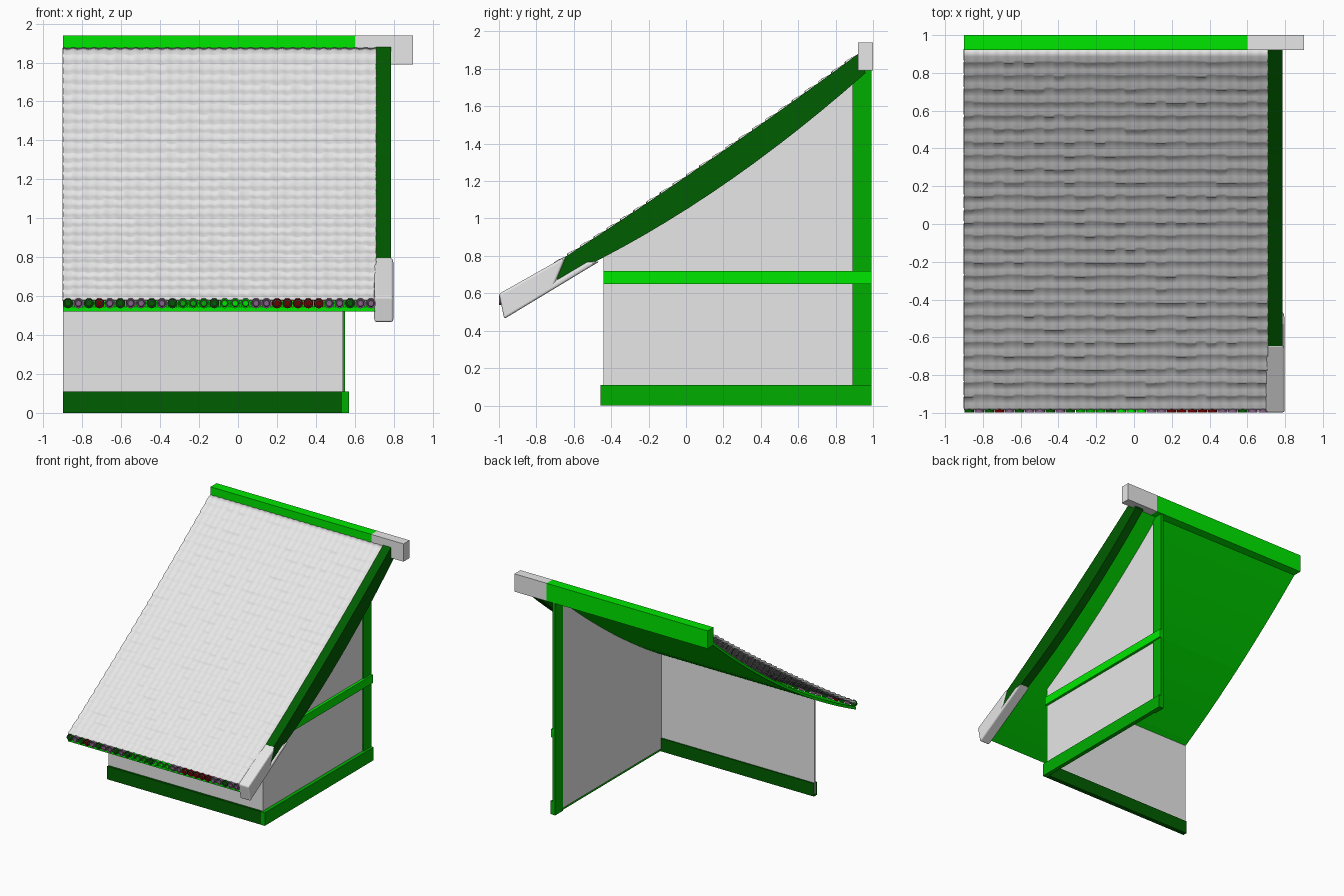
import bpy, bmesh, math, random
from mathutils import Matrix

random.seed(4)
if "Cube" in bpy.data.objects:
    bpy.data.objects.remove(bpy.data.objects["Cube"], do_unlink=True)


def material(name, r, g, b):
    m = bpy.data.materials.new(name)
    m.use_nodes = True
    m.diffuse_color = (r, g, b, 1)
    m.node_tree.nodes["Principled BSDF"].inputs["Base Color"].default_value = (r, g, b, 1)
    return m


WHITE = material("tile white", 0.8, 0.8, 0.8)
PALE = material("ridge end white", 0.9, 0.9, 0.9)
WALL = material("plaster grey", 0.8, 0.8, 0.8)
BRIGHT = material("bright green", 0, 0.8, 0)
MID = material("middle green", 0, 0.42, 0)
DARK = material("dark green", 0, 0.11, 0)
RED = material("dark red", 0.16, 0, 0)
PURPLE = material("dull purple", 0.25, 0.12, 0.25)
SHADE = material("rim grey", 0.09, 0.11, 0.09)


def finish(name, bm, *mats):
    mesh = bpy.data.meshes.new(name)
    bm.to_mesh(mesh)
    bm.free()
    for m in mats:
        mesh.materials.append(m)
    ob = bpy.data.objects.new(name, mesh)
    bpy.context.collection.objects.link(ob)
    return ob


def prism(name, profile, x0, x1, mat, bevel=0):
    """Extrude a (y, z) outline from x0 to x1."""
    bm = bmesh.new()
    face = bm.faces.new([bm.verts.new((x0, y, z)) for y, z in profile])
    out = bmesh.ops.extrude_face_region(bm, geom=[face])
    verts = [v for v in out["geom"] if isinstance(v, bmesh.types.BMVert)]
    bmesh.ops.translate(bm, verts=verts, vec=(x1 - x0, 0, 0))
    bmesh.ops.recalc_face_normals(bm, faces=bm.faces[:])
    ob = finish(name, bm, mat)
    if bevel:
        mod = ob.modifiers.new("round", "BEVEL")
        mod.width, mod.segments = bevel, 3
    return ob


def box(name, x, y, z, mat):
    return prism(name, [(y[0], z[0]), (y[1], z[0]), (y[1], z[1]), (y[0], z[1])], x[0], x[1], mat)


def steps(a, b, n):
    return [a + (b - a) * i / n for i in range(n + 1)]


# Curves of the roof in side view
def tile_z(y):
    return 0.582 + 0.683 * (y + 0.98) + 0.03 * (y + 0.98) * (y - 0.92)


def sheet_z(y):
    return 0.545 + 0.666 * (y + 0.98) + 0.1 * (y + 0.98) * (y - 0.92)


def rake_z(y):
    return 1.047 + 0.636 * y + 0.13 * y * y


LEFT, RIGHT, EAVE, TOP = -0.9, 0.71, -0.985, 0.922

# Ridge beam with pale end
box("ridge_beam", (LEFT, 0.6), (0.92, 1.0), (1.79, 1.94), BRIGHT)
box("ridge_end", (0.6, 0.9), (0.92, 1.0), (1.79, 1.94), PALE)

# Roof lining
ys = steps(-0.98, 0.93, 16)
prism("roof_lining", [(y, sheet_z(y)) for y in ys]
      + [(y, sheet_z(y) - 0.025) for y in reversed(ys)], LEFT, RIGHT, BRIGHT)

# Overlapping tile courses
COURSES, COLUMNS, SUB = 27, 30, 6
bm = bmesh.new()
rows = []
for c in range(COURSES):
    jitter = [random.uniform(-0.006, 0.006) for _ in range(COLUMNS + 1)]
    for t, lift in ((0.02, 0), (0.15, 0), (0.5, -0.004), (0.93, -0.01)):
        row = []
        for j in range(COLUMNS * SUB + 1):
            u = j / SUB
            y = EAVE + (TOP - EAVE) * (c + t) / COURSES
            if c and t < 0.2:
                y += jitter[int(u)]
            wave = 0.002 * (math.cos(u * math.tau) - 1)
            row.append(bm.verts.new((LEFT + (RIGHT - LEFT) * u / COLUMNS, y,
                                     tile_z(y) + 0.01 + lift + wave)))
        rows.append(row)
for a, b in zip(rows, rows[1:]):
    for j in range(len(a) - 1):
        bm.faces.new((a[j], a[j + 1], b[j + 1], b[j])).smooth = True
tiles = finish("roof_tiles", bm, WHITE)
solid = tiles.modifiers.new("thickness", "SOLIDIFY")
solid.thickness, solid.offset = 0.018, -1

# Round tile ends along the eave, coloured in groups with a dark ring in each
spacing = (RIGHT - LEFT) / COLUMNS
bm = bmesh.new()
groups = "dpdrpdppdpdmmmdbbbpprrrrrppdpp"
palette = "sprbmd"
for i, key in enumerate(groups):
    before = set(bm.faces)
    place = (Matrix.Translation((LEFT + spacing * (i + 0.5), -0.989, 0.563))
             @ Matrix.Rotation(math.pi / 2, 4, "X"))
    bmesh.ops.create_cone(bm, cap_ends=True, segments=14, radius1=0.026,
                          radius2=0.026, depth=0.02, matrix=place)
    bm.normal_update()
    new = [f for f in bm.faces if f not in before]
    for f in new:
        f.material_index = palette.index(key)
    front = min(new, key=lambda f: f.calc_center_median().y)
    bmesh.ops.inset_individual(bm, faces=[front], thickness=0.007, depth=-0.004)
    front.material_index = palette.index("s")
    bmesh.ops.inset_individual(bm, faces=[front], thickness=0.005, depth=0.004)
    front.material_index = palette.index(key)
finish("eave_tile_ends", bm, SHADE, PURPLE, RED, BRIGHT, MID, DARK)

# Rake board and its pale carved foot
ys = steps(-0.695, 0.96, 14)
upper = [(y, tile_z(y)) for y in reversed(steps(-0.645, 0.935, 14))]
prism("rake_board", [(y, rake_z(y)) for y in ys] + upper, 0.71, 0.785, DARK)
prism("rake_foot", [(-1.0, 0.597), (-0.972, 0.463), (-0.46, 0.772), (-0.53, 0.766),
                    (-0.695, 0.668), (-0.64, 0.8)], 0.7, 0.798, WHITE, 0.012)

# Walls
prism("side_wall", [(-0.44, 0.02), (0.9, 0.02)]
      + [(y, sheet_z(y) - 0.02) for y in reversed(steps(-0.44, 0.9, 10))], 0.528, 0.54, WALL)
box("front_wall", (LEFT, 0.54), (-0.44, -0.43), (0.02, sheet_z(-0.44) - 0.01), WALL)

# Timber frame
box("front_sill", (LEFT, 0.535), (-0.457, -0.42), (0, 0.11), DARK)
box("side_sill", (0.535, 0.57), (-0.457, 0.993), (0, 0.11), MID)
box("side_rail", (0.535, 0.563), (-0.44, 0.993), (0.65, 0.72), BRIGHT)
box("corner_post", (0.525, 0.55), (0.89, 0.993), (0.0, 1.795), MID)
